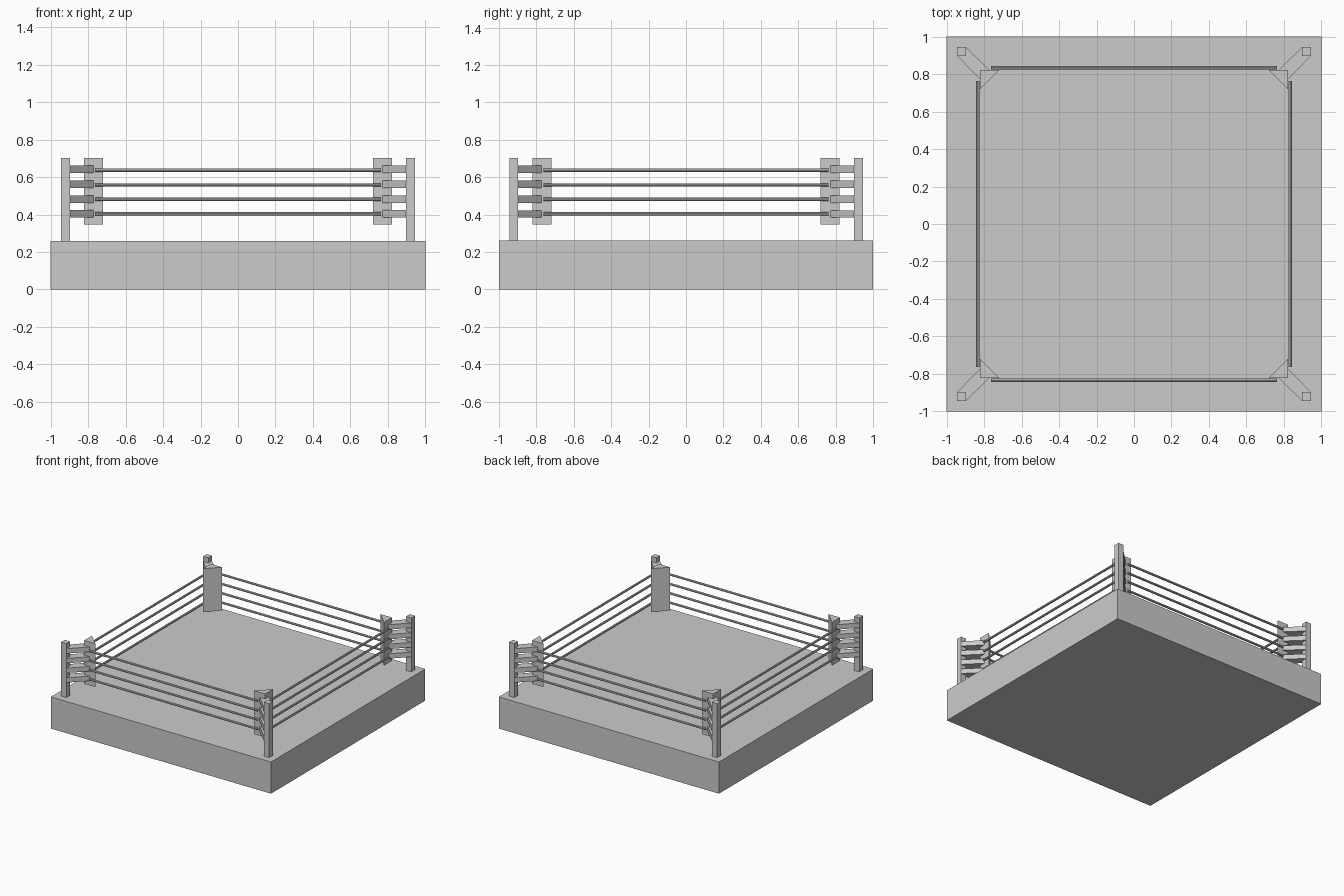
import bpy, bmesh, math
from mathutils import Matrix, Vector

if "Cube" in bpy.data.objects:
    bpy.data.objects.remove(bpy.data.objects["Cube"])

ROPE_Z = [0.405, 0.482, 0.558, 0.636]


def finish(name, bm, mirror):
    bmesh.ops.recalc_face_normals(bm, faces=bm.faces)
    me = bpy.data.meshes.new(name)
    bm.to_mesh(me)
    bm.free()
    ob = bpy.data.objects.new(name, me)
    bpy.context.collection.objects.link(ob)
    if any(mirror):
        mod = ob.modifiers.new("mirror", 'MIRROR')
        mod.use_axis = mirror
        mod.use_mirror_merge = False
    return ob


def prism(name, outline, spans, mirror=(True, True, False)):
    """Extrude a plan outline through one or more (bottom, top) spans."""
    bm = bmesh.new()
    for z0, z1 in spans:
        face = bm.faces.new([bm.verts.new((x, y, z0)) for x, y in outline])
        ext = bmesh.ops.extrude_face_region(bm, geom=[face], use_keep_orig=True)
        top = [g for g in ext["geom"] if isinstance(g, bmesh.types.BMVert)]
        bmesh.ops.translate(bm, verts=top, vec=Vector((0, 0, z1 - z0)))
    return finish(name, bm, mirror)


def ropes(name, angle, mirror):
    bm = bmesh.new()
    for z in ROPE_Z:
        m = (Matrix.Rotation(angle, 4, 'Z') @ Matrix.Translation((0, 0.835, z))
             @ Matrix.Rotation(math.pi / 2, 4, 'Y'))
        bmesh.ops.create_cone(bm, cap_ends=True, segments=8, radius1=0.009,
                              radius2=0.009, depth=1.525, matrix=m)
    return finish(name, bm, mirror)


# Platform
prism("ring_platform", [(-1, -1), (1, -1), (1, 1), (-1, 1)], [(0, 0.26)],
      (False, False, False))

# Corner posts
a, b = 0.898, 0.945
prism("corner_post", [(a, a), (b, a), (b, b), (a, b)], [(0.26, 0.703)])

# Triangular corner pads
c, d = 0.822, 0.72
prism("corner_pad", [(c, c), (d, c), (c, d)], [(0.347, 0.703)])

# Diagonal brackets joining posts to pads
prism("rope_bracket", [(a, b), (0.77, 0.82), (0.82, 0.77), (b, a)],
      [(z - 0.02, z + 0.02) for z in (0.403, 0.482, 0.562, 0.642)])

# Ropes on all four sides
ropes("front_back_ropes", 0, (False, True, False))
ropes("side_ropes", -math.pi / 2, (True, False, False))
